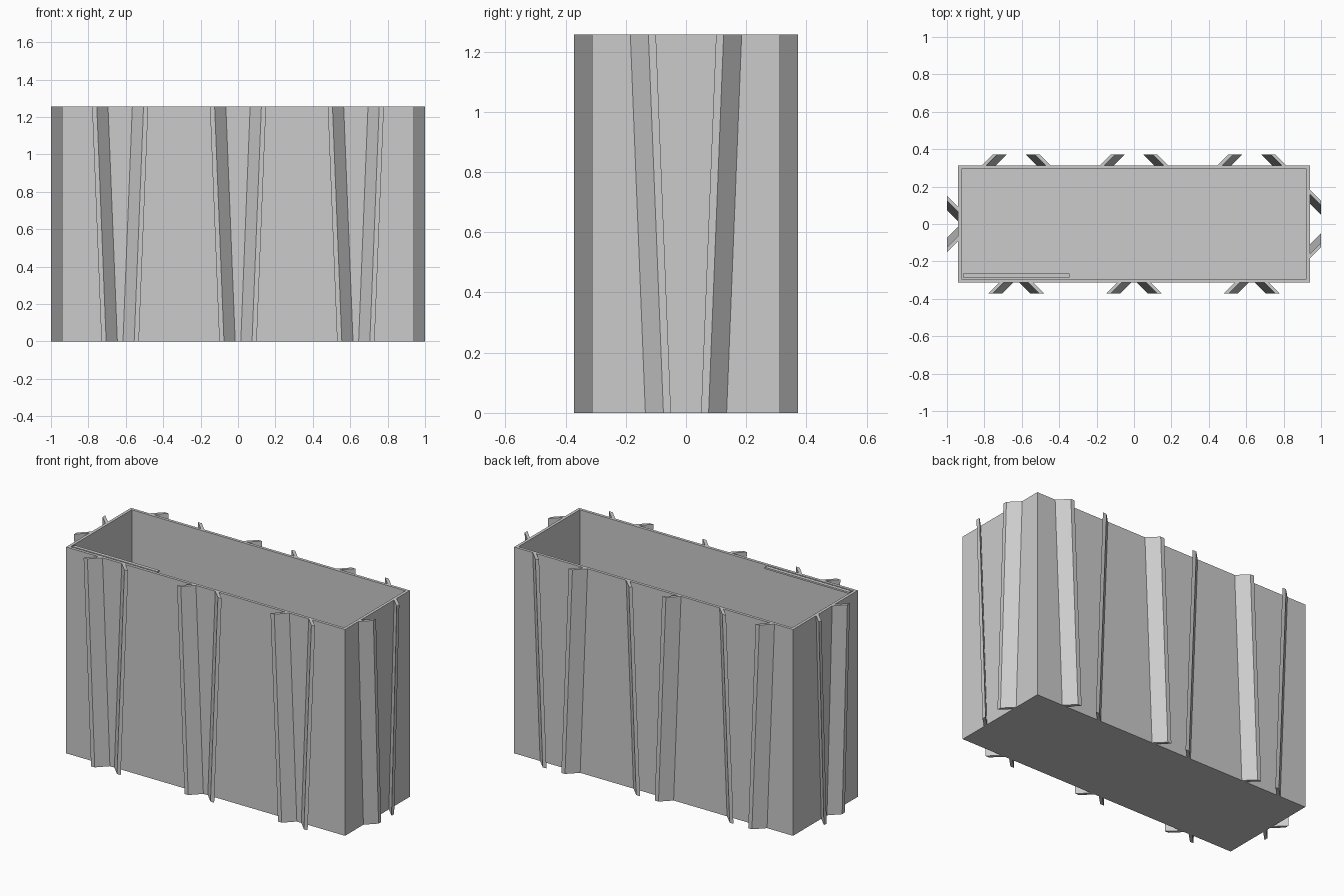
import bpy
import bmesh
from math import radians
from mathutils import Matrix, Vector

HALF_X, HALF_Y, HEIGHT = 0.94, 0.312, 1.257
WALL = 0.025      # wall and floor thickness
DEPTH = 0.06      # how far the ribs stand out
THICK = 0.025     # rib width along the wall
LEAN = 0.05       # shift of each rib towards its partner at the base

cube = bpy.data.objects.get("Cube")
if cube:
    bpy.data.objects.remove(cube, do_unlink=True)

grey = bpy.data.materials.new("light_grey")
grey.use_nodes = True
grey.diffuse_color = (0.6, 0.6, 0.6, 1)
grey.node_tree.nodes["Principled BSDF"].inputs["Base Color"].default_value = (0.6, 0.6, 0.6, 1)


def finish(name, bm):
    bmesh.ops.recalc_face_normals(bm, faces=bm.faces)
    mesh = bpy.data.meshes.new(name)
    bm.to_mesh(mesh)
    bm.free()
    mesh.materials.append(grey)
    obj = bpy.data.objects.new(name, mesh)
    bpy.context.collection.objects.link(obj)
    return obj


def box(low, high):
    bm = bmesh.new()
    low, high = Vector(low), Vector(high)
    bmesh.ops.create_cube(bm, size=1)
    bmesh.ops.scale(bm, vec=high - low, verts=bm.verts)
    bmesh.ops.translate(bm, vec=(low + high) / 2, verts=bm.verts)
    return bm


# Open-topped bin: inset the top face and sink it to the floor
bm = box((-HALF_X, -HALF_Y, 0), (HALF_X, HALF_Y, HEIGHT))
top = max(bm.faces, key=lambda f: f.calc_center_median().z)
bmesh.ops.inset_region(bm, faces=[top], thickness=WALL)
hole = bmesh.ops.extrude_face_region(bm, geom=[top])["geom"]
bmesh.ops.delete(bm, geom=[top], context='FACES')
bmesh.ops.translate(bm, vec=(0, 0, WALL - HEIGHT),
                    verts=[v for v in hole if isinstance(v, bmesh.types.BMVert)])
finish("bin", bm)

# Thin lip along part of the front rim
finish("rim_lip", box((WALL - HALF_X, WALL - HALF_Y, HEIGHT - 0.01),
                      (-0.345, -0.265, HEIGHT)))


def rib(name, centre, sign, tip, root, wall, turn):
    """Slanted rib on the -y wall, then turned about z to its side."""
    bm = bmesh.new()
    rings = []
    for z, lean in ((0, LEAN), (HEIGHT, 0)):
        profile = ((tip, DEPTH), (tip - THICK, DEPTH), (root - THICK, 0), (root, 0))
        rings.append([bm.verts.new((centre + sign * (u - lean), -wall - d, z))
                      for u, d in profile])
    bm.faces.new(rings[0])
    bm.faces.new(rings[1])
    for i in range(4):
        j = (i + 1) % 4
        bm.faces.new((rings[0][i], rings[0][j], rings[1][j], rings[1][i]))
    bm.transform(Matrix.Rotation(radians(turn), 4, 'Z'))
    finish(name, bm)


# Rib pairs: splayed outwards on two sides, inwards on the opposite two
FLARED = (0.15, 0.09)
TAPERED = (0.125, 0.185)
LONG, SHORT = (-0.63, 0, 0.63), (0,)
sides = (("front", LONG, FLARED, HALF_Y, 0),
         ("back", LONG, TAPERED, HALF_Y, 180),
         ("left", SHORT, TAPERED, HALF_X, 90),
         ("right", SHORT, FLARED, HALF_X, -90))
for side, centres, (tip, root), wall, turn in sides:
    for n, centre in enumerate(centres, 1):
        for half, sign in (("a", -1), ("b", 1)):
            rib(f"{side}_rib_{n}{half}", centre, sign, tip, root, wall, turn)
